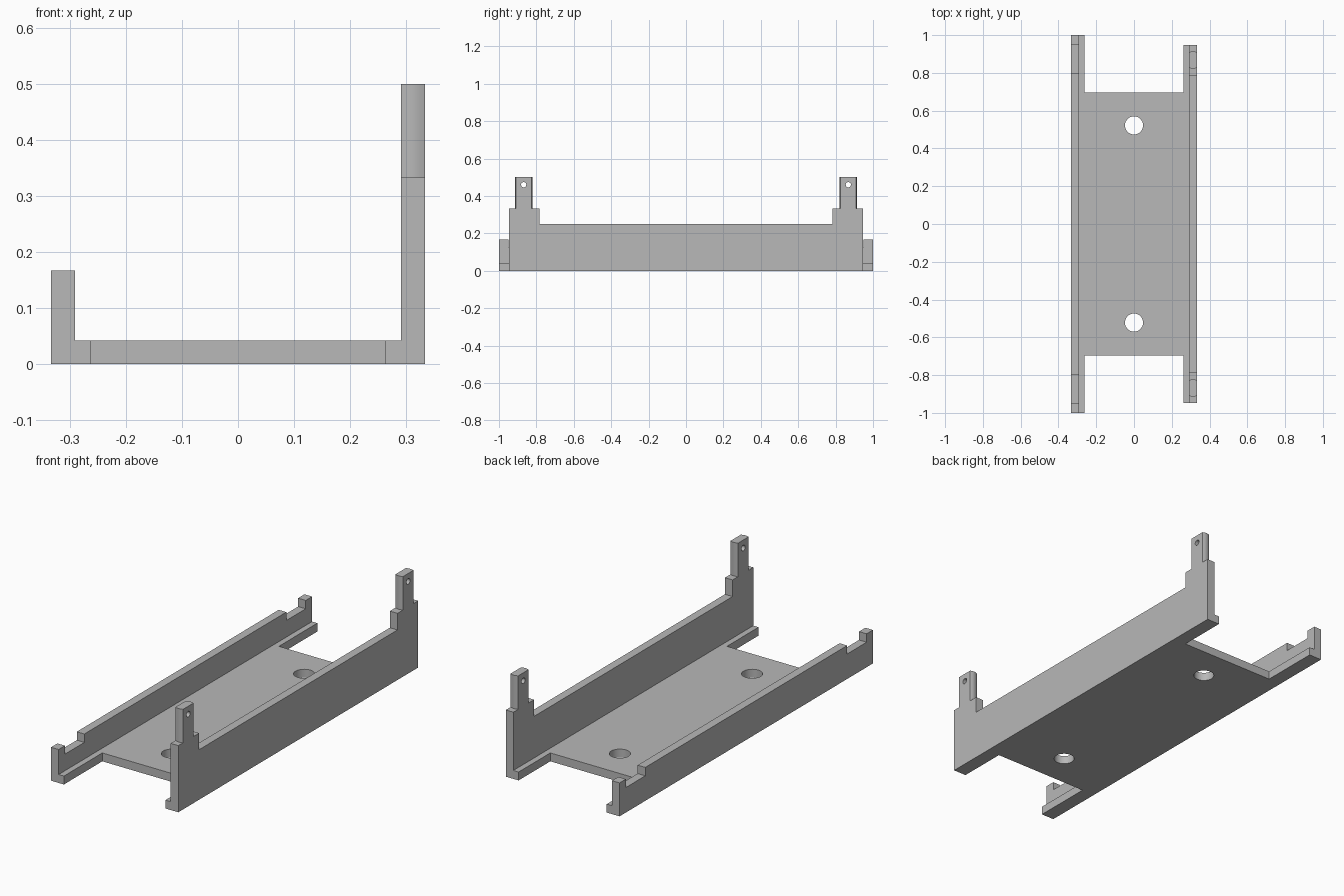
import bpy, bmesh, math
from mathutils import Vector

cube = bpy.data.objects.get("Cube")
if cube:
    bpy.data.objects.remove(cube, do_unlink=True)

grey = bpy.data.materials.new("plain grey")
grey.use_nodes = True
colour = (0.48, 0.48, 0.48, 1)
grey.diffuse_color = colour
grey.node_tree.nodes["Principled BSDF"].inputs["Base Color"].default_value = colour

OUT, IN, LEDGE = 0.333, 0.291, 0.262   # wall outside, wall inside, ledge edge
FLOOR = 0.042
TAB_Y, TAB_HALF = 0.868, 0.041


def prism(name, points, direction):
    """Extrude a flat outline of 3D points along a direction."""
    bm = bmesh.new()
    face = bm.faces.new([bm.verts.new(p) for p in points])
    result = bmesh.ops.extrude_face_region(bm, geom=[face])
    verts = [v for v in result["geom"] if isinstance(v, bmesh.types.BMVert)]
    bmesh.ops.translate(bm, verts=verts, vec=Vector(direction))
    bmesh.ops.recalc_face_normals(bm, faces=bm.faces)
    mesh = bpy.data.meshes.new(name)
    bm.to_mesh(mesh)
    bm.free()
    mesh.materials.append(grey)
    obj = bpy.data.objects.new(name, mesh)
    bpy.context.collection.objects.link(obj)
    return obj


def drill(obj, centre, radius, axis, sides=32):
    """Cut a round hole along x or z."""
    ring = []
    for i in range(sides):
        a = math.tau * i / sides
        c, s = radius * math.cos(a), radius * math.sin(a)
        ring.append(Vector(centre) + (Vector((c, s, -0.2)) if axis == "z" else Vector((-0.2, c, s))))
    cutter = prism("hole_cutter", ring, (0, 0, 0.4) if axis == "z" else (0.4, 0, 0))
    cutter.hide_render = True
    mod = obj.modifiers.new("hole", "BOOLEAN")
    mod.operation, mod.solver, mod.object = "DIFFERENCE", "EXACT", cutter
    bpy.context.view_layer.objects.active = obj
    bpy.ops.object.modifier_apply(modifier=mod.name)
    bpy.data.objects.remove(cutter, do_unlink=True)


def wall(name, half_profile, x):
    """Wall whose y-z outline is symmetric front to back."""
    outline = half_profile + [(-y, z) for y, z in reversed(half_profile)]
    prism(name, [(x, y, z) for y, z in outline], (OUT - IN, 0, 0))


# Floor plate with ledges running on along both walls
half = [(-IN, 1), (-LEDGE, 1), (-LEDGE, 0.697), (LEDGE, 0.697), (LEDGE, 0.947), (IN, 0.947)]
outline = half + [(x, -y) for x, y in reversed(half)]
floor = prism("floor_plate", [(x, y, 0) for x, y in outline], (0, 0, FLOOR))
for side in (-1, 1):
    drill(floor, (0, side * 0.522, 0), 0.048, "z")

# Low wall, notched near each end
wall("low_wall", [(1, 0), (1, 0.167), (0.95, 0.167), (0.95, 0.125),
                  (0.797, 0.125), (0.797, 0.167)], -OUT)

# High wall with raised shoulders
wall("high_wall", [(0.947, 0), (0.947, 0.333), (0.783, 0.333), (0.783, 0.25)], IN)

# Upright tabs with slightly bulged edges and a pin hole
for name, side in (("front_tab", -1), ("back_tab", 1)):
    steps = 8
    edge = []
    for i in range(steps + 1):
        t = i / steps
        edge.append((IN + t * (OUT - IN), TAB_HALF + 0.005 * math.sin(math.pi * t)))
    ring = edge + [(x, -y) for x, y in reversed(edge)]
    tab = prism(name, [(x, side * TAB_Y + y, 0.333) for x, y in ring], (0, 0, 0.167))
    drill(tab, ((IN + OUT) / 2, side * TAB_Y, 0.46), 0.014, "x", 24)

# Smooth only the curved surfaces
bpy.ops.object.select_all(action="DESELECT")
for name in ("floor_plate", "front_tab", "back_tab"):
    obj = bpy.data.objects[name]
    obj.select_set(True)
    bpy.context.view_layer.objects.active = obj
bpy.ops.object.shade_smooth_by_angle(angle=math.radians(30))
